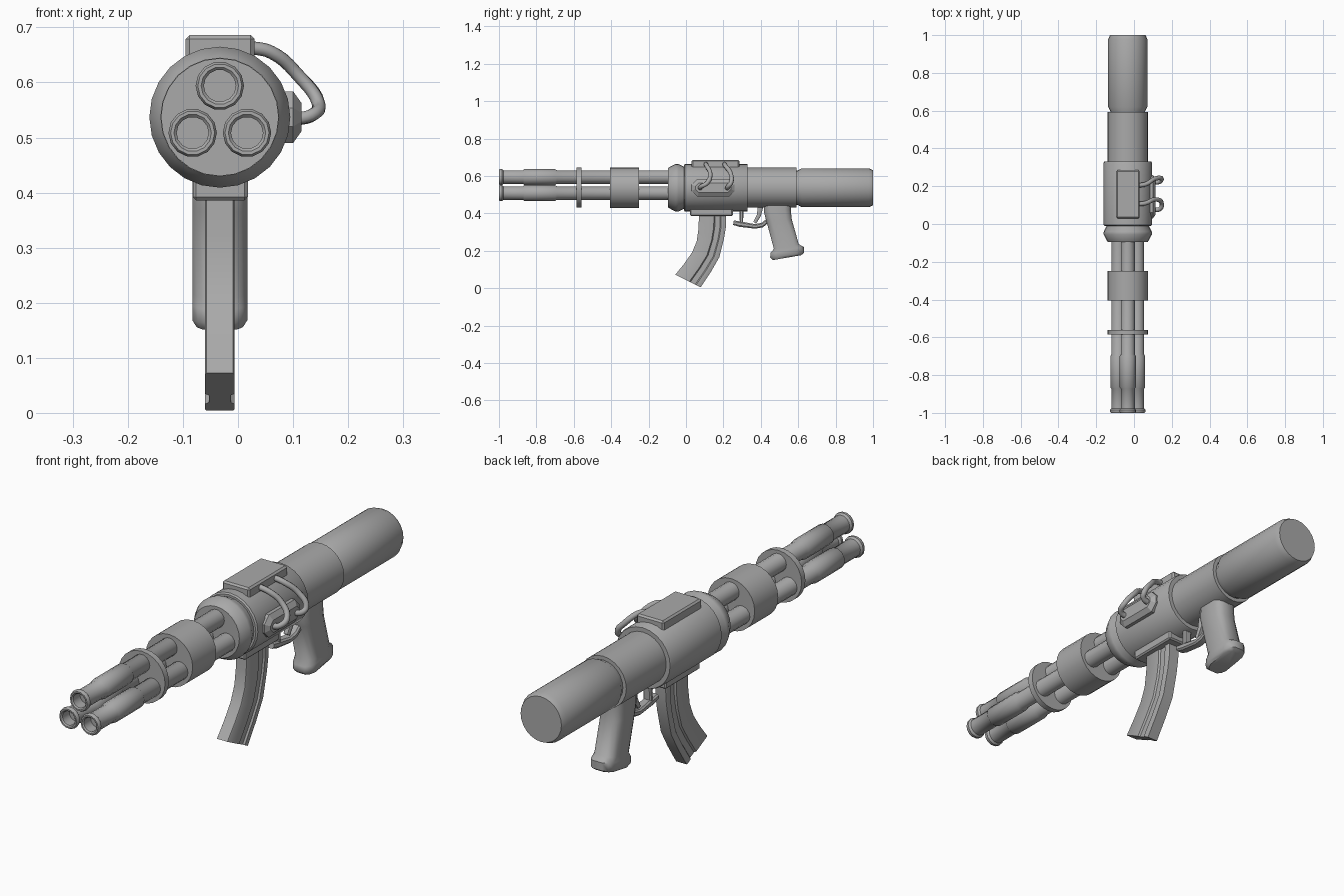
import bpy, bmesh
from math import sin, cos, pi, radians

cube = bpy.data.objects.get("Cube")
if cube:
    bpy.data.objects.remove(cube, do_unlink=True)

AX, AZ = -0.033, 0.537   # long axis of the weapon

grey = bpy.data.materials.new("plain_grey")
GREY = (0.4, 0.4, 0.4, 1)
grey.use_nodes = True
grey.diffuse_color = GREY
grey.node_tree.nodes["Principled BSDF"].inputs["Base Color"].default_value = GREY


def finish(name, bm, angle=40):
    bmesh.ops.recalc_face_normals(bm, faces=bm.faces)
    mesh = bpy.data.meshes.new(name)
    bm.to_mesh(mesh)
    bm.free()
    mesh.materials.append(grey)
    ob = bpy.data.objects.new(name, mesh)
    bpy.context.collection.objects.link(ob)
    bpy.ops.object.select_all(action='DESELECT')
    ob.select_set(True)
    bpy.context.view_layer.objects.active = ob
    bpy.ops.object.shade_smooth_by_angle(angle=radians(angle))
    return ob


def loft(name, rings, angle=40):
    """Skin a list of equal-length point rings and cap both ends."""
    bm = bmesh.new()
    loops = [[bm.verts.new(p) for p in ring] for ring in rings]
    for a, b in zip(loops, loops[1:]):
        for i in range(len(a)):
            j = (i + 1) % len(a)
            bm.faces.new((a[i], a[j], b[j], b[i]))
    bm.faces.new(loops[0])
    bm.faces.new(loops[-1])
    return finish(name, bm, angle)


def lathe(name, profile, x=AX, z=AZ, sides=24):
    """Turn (y, radius) points around a line along y."""
    turn = [2 * pi * i / sides for i in range(sides)]
    return loft(name, [[(x + r * cos(a), y, z + r * sin(a)) for a in turn]
                       for y, r in profile])


def blade(name, stations, outline, angle=40):
    """Stations are front and back (y, z) points with a half width;
    the outline gives (depth, width) fractions for one side."""
    full = outline + [(t, -w) for t, w in reversed(outline)]
    rings = []
    for (y0, z0), (y1, z1), half in stations:
        rings.append([(AX + w * half, y0 + (y1 - y0) * t, z0 + (z1 - z0) * t)
                      for t, w in full])
    return loft(name, rings, angle)


def box(name, x, y, z, bevel):
    bm = bmesh.new()
    bmesh.ops.create_cube(bm, size=1)
    for v in bm.verts:
        v.co = [lo + (hi - lo) * (c + 0.5) for c, (lo, hi) in zip(v.co, (x, y, z))]
    bmesh.ops.bevel(bm, geom=bm.edges[:], offset=bevel, segments=1, affect='EDGES')
    return finish(name, bm, 30)


def tube(name, points, radius):
    curve = bpy.data.curves.new(name, 'CURVE')
    curve.dimensions = '3D'
    curve.bevel_depth = radius
    curve.bevel_resolution = 2
    curve.resolution_u = 5
    curve.use_fill_caps = True
    spline = curve.splines.new('BEZIER')
    spline.bezier_points.add(len(points) - 1)
    for bp, p in zip(spline.bezier_points, points):
        bp.co = p
        bp.handle_left_type = bp.handle_right_type = 'AUTO'
    curve.materials.append(grey)
    ob = bpy.data.objects.new(name, curve)
    bpy.context.collection.objects.link(ob)


# Main body along the axis
lathe("receiver", [(-0.01, 0.122), (-0.005, 0.128), (0.325, 0.128), (0.33, 0.125)])
lathe("front_collar", [(-0.095, 0.106), (-0.085, 0.112), (-0.055, 0.128),
                       (-0.04, 0.127), (-0.012, 0.113), (0.0, 0.113)])
lathe("rear_tube", [(0.32, 0.107), (0.592, 0.107)])
lathe("stock", [(0.585, 0.09), (0.597, 0.092), (0.62, 0.104),
                (0.978, 0.104), (1.0, 0.094)])
lathe("barrel_sleeve", [(-0.405, 0.108), (-0.25, 0.108)])
lathe("barrel_disc", [(-0.585, 0.107), (-0.56, 0.107)])

# Three hollow barrels
barrel = [(-0.95, 0.029), (-0.995, 0.029), (-1.0, 0.034), (-1.0, 0.04),
          (-0.994, 0.044), (-0.984, 0.044), (-0.976, 0.037), (-0.872, 0.037),
          (-0.865, 0.043), (-0.7, 0.043), (-0.69, 0.037), (-0.05, 0.037)]
for i, place in enumerate(("top", "right", "left")):
    a = pi / 2 + i * 2 * pi / 3
    lathe("barrel_" + place, barrel, AX + 0.057 * cos(a),
          AZ + 0.057 * sin(a), 14)

# Box on top and magazine well below
box("top_box", (-0.095, 0.03), (0.03, 0.285), (0.63, 0.686), 0.007)
box("magazine_well", (-0.082, 0.018), (0.022, 0.25), (0.386, 0.44), 0.006)

# Curved magazine with a groove along each side
blade("magazine",
      [((0.07, 0.41), (0.215, 0.41), 0.0265),
       ((0.067, 0.32), (0.214, 0.33), 0.0265),
       ((0.057, 0.25), (0.203, 0.265), 0.0265),
       ((0.032, 0.19), (0.178, 0.165), 0.0265),
       ((-0.01, 0.13), (0.135, 0.09), 0.0265),
       ((-0.057, 0.072), (0.078, 0.004), 0.0265)],
      [(0, 0.9), (0.03, 1), (0.55, 1), (0.59, 0.75),
       (0.78, 0.75), (0.82, 1), (0.97, 1), (1, 0.9)])

# Pistol grip with a flared foot
blade("grip",
      [((0.418, 0.46), (0.562, 0.46), 0.05),
       ((0.416, 0.41), (0.56, 0.42), 0.05),
       ((0.428, 0.365), (0.565, 0.37), 0.05),
       ((0.47, 0.21), (0.603, 0.235), 0.05),
       ((0.452, 0.188), (0.63, 0.22), 0.05),
       ((0.45, 0.163), (0.63, 0.187), 0.05),
       ((0.465, 0.15), (0.615, 0.176), 0.042)],
      [(0, 0.45), (0.08, 0.8), (0.22, 1), (0.78, 1), (0.92, 0.8), (1, 0.45)], 50)

# Trigger guard and trigger
strap = [(0, 0.7), (0.25, 1), (0.75, 1), (1, 0.7)]
blade("trigger_guard",
      [((0.252, 0.338), (0.256, 0.362), 0.02),
       ((0.285, 0.328), (0.285, 0.358), 0.02),
       ((0.37, 0.318), (0.37, 0.342), 0.02),
       ((0.41, 0.325), (0.405, 0.35), 0.02),
       ((0.445, 0.352), (0.43, 0.37), 0.02)], strap)
blade("guard_post", [((0.285, 0.43), (0.308, 0.43), 0.018),
                     ((0.288, 0.345), (0.305, 0.345), 0.018)], strap)
blade("trigger", [((0.385, 0.44), (0.415, 0.44), 0.014),
                  ((0.378, 0.39), (0.4, 0.385), 0.014),
                  ((0.36, 0.355), (0.375, 0.345), 0.012)], strap)

# Long octagonal socket plate on the left side
def octagon(x, half_y, half_z, cut):
    corners = [(half_y, half_z - cut), (half_y - cut, half_z)]
    quarter = corners + [(-y, z) for y, z in reversed(corners)]
    return [(x, 0.145 + y, AZ + z) for y, z in quarter + [(-y, -z) for y, z in quarter]]


loft("socket_plate", [octagon(0.07, 0.115, 0.047, 0.03),
                      octagon(0.1, 0.115, 0.047, 0.03),
                      octagon(0.115, 0.095, 0.026, 0.018)], 25)

# Two cables from the top box to the socket plate
for name, start, bulge, end in (("front_cable", 0.105, 0.13, 0.075),
                                ("rear_cable", 0.205, 0.24, 0.22)):
    tube(name, [(0.02, start, 0.664), (0.06, start + 0.005, 0.655),
                (0.112, bulge, 0.61), (0.146, (bulge + end) / 2 + 0.01, 0.562),
                (0.138, end + 0.005, 0.543), (0.1, end, 0.532)], 0.012)
